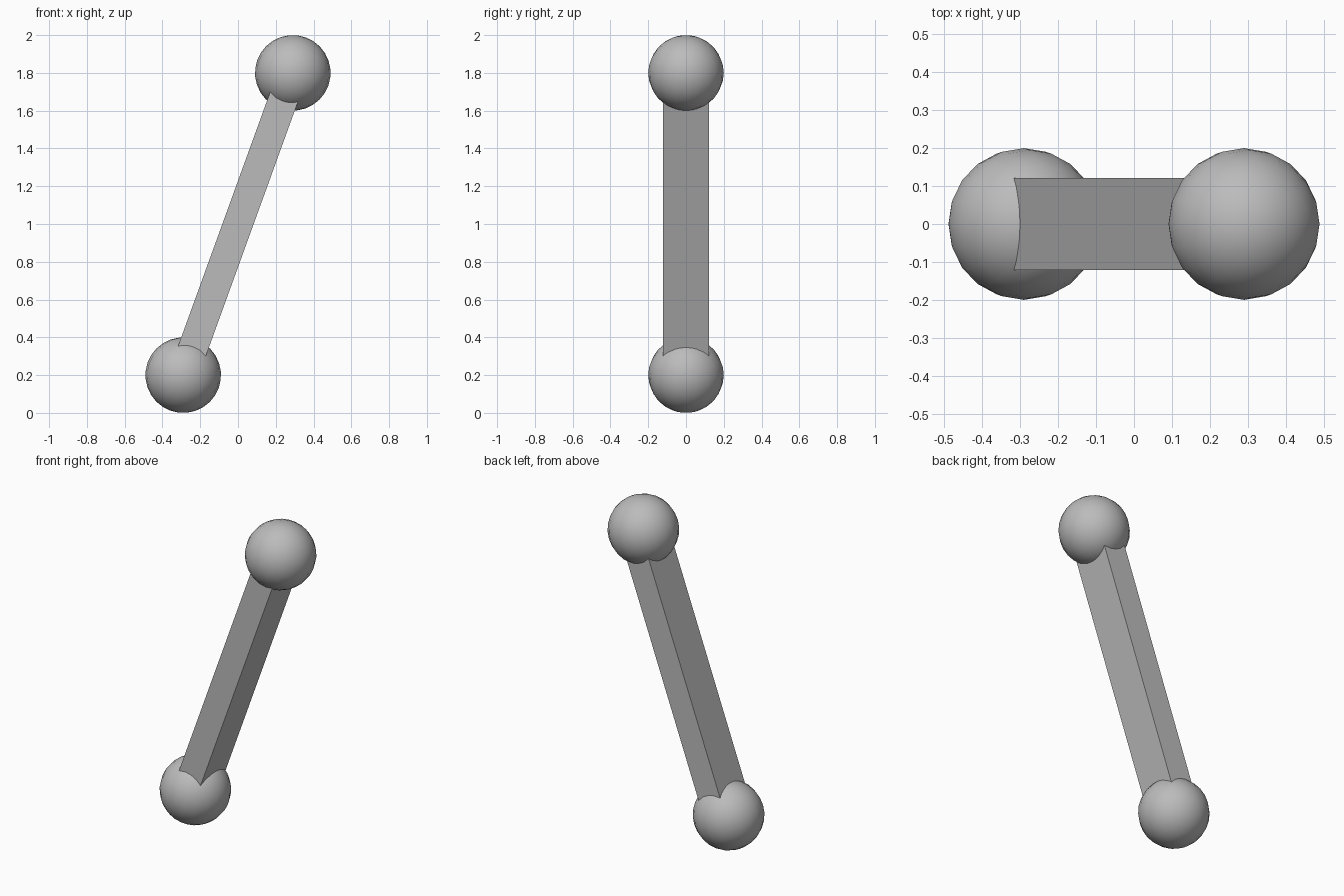
import bpy
from math import radians
from mathutils import Vector

cube = bpy.data.objects.get("Cube")
if cube:
    bpy.data.objects.remove(cube)

# Single plain grey
grey = bpy.data.materials.new("plain_grey")
grey.use_nodes = True
colour = (0.5, 0.5, 0.5, 1)
grey.diffuse_color = colour
grey.node_tree.nodes["Principled BSDF"].inputs["Base Color"].default_value = colour

LOWER = Vector((-0.29, 0, 0.2))
UPPER = Vector((0.29, 0, 1.8))
AXIS = UPPER - LOWER
TILT = AXIS.to_track_quat("Z", "Y").to_euler()


def add_ball(name, centre):
    bpy.ops.mesh.primitive_uv_sphere_add(
        segments=20, ring_count=14, radius=0.2, location=centre, rotation=TILT)
    ball = bpy.context.object
    ball.name = name
    ball.data.materials.append(grey)
    bpy.ops.object.shade_smooth_by_angle(angle=radians(40))


# Round ends
add_ball("lower_ball", LOWER)
add_ball("upper_ball", UPPER)

# Flat-sided bar leaning between the ball centres
bpy.ops.mesh.primitive_cube_add(size=1, location=(LOWER + UPPER) / 2)
bar = bpy.context.object
bar.name = "connecting_bar"
bar.rotation_euler = (0, AXIS.angle(Vector((0, 0, 1))), 0)
bar.scale = (0.156, 0.242, AXIS.length - 0.1)
bar.data.materials.append(grey)
